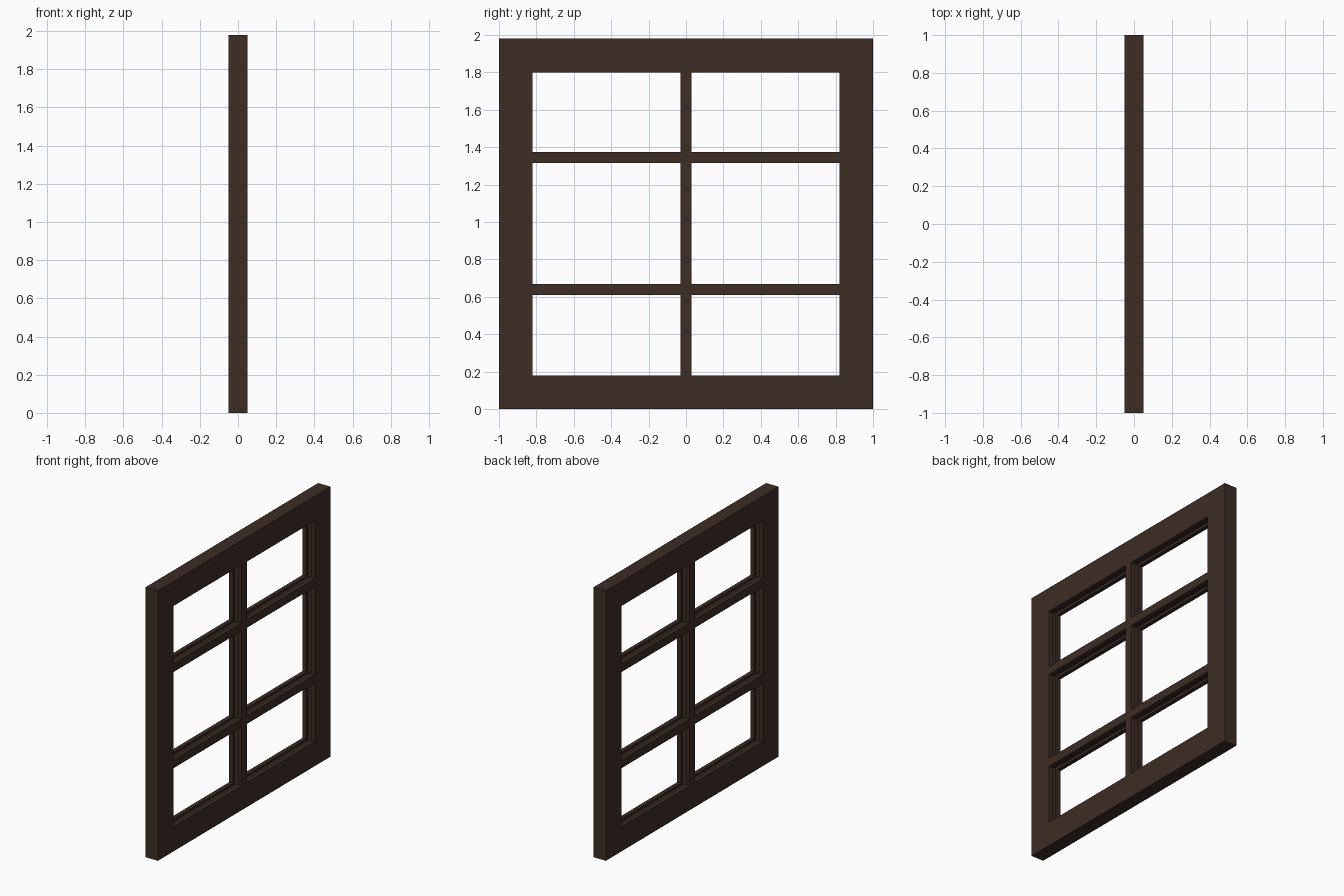
import bpy
import bmesh

cube = bpy.data.objects.get("Cube")
if cube:
    bpy.data.objects.remove(cube, do_unlink=True)

HALF_T = 0.05          # half thickness of the window
HEIGHT = 1.98
GROOVE_HALF = 0.02     # half width of the glass channel
GROOVE_DEPTH = 0.018

# Openings left between the frame and the glazing bars
COLUMNS = [(-0.82, -0.03), (0.03, 0.82)]
ROWS = [(0.18, 0.61), (0.67, 1.315), (1.375, 1.80)]

wood = bpy.data.materials.new("dark_brown_wood")
wood.use_nodes = True
colour = (0.045, 0.026, 0.018, 1)
wood.diffuse_color = colour
bsdf = wood.node_tree.nodes["Principled BSDF"]
bsdf.inputs["Base Color"].default_value = colour
bsdf.inputs["Roughness"].default_value = 0.8


def stepped_block(bm, y0, y1, z0, z1, sections):
    """Closed block along x made of rectangles; sections are (x, grow)."""
    rings = []
    for x, g in sections:
        corners = [(y0 - g, z0 - g), (y1 + g, z0 - g),
                   (y1 + g, z1 + g), (y0 - g, z1 + g)]
        rings.append([bm.verts.new((x, y, z)) for y, z in corners])
    for a, b in zip(rings, rings[1:]):
        for i in range(4):
            j = (i + 1) % 4
            bm.faces.new((a[i], a[j], b[j], b[i]))
    bm.faces.new(rings[0])
    bm.faces.new(rings[-1])


def make_object(name, bm):
    bmesh.ops.recalc_face_normals(bm, faces=bm.faces)
    mesh = bpy.data.meshes.new(name)
    bm.to_mesh(mesh)
    bm.free()
    mesh.materials.append(wood)
    obj = bpy.data.objects.new(name, mesh)
    bpy.context.collection.objects.link(obj)
    return obj


# Solid slab for the frame and glazing bars
bm = bmesh.new()
stepped_block(bm, -1, 1, 0, HEIGHT, [(-HALF_T, 0), (HALF_T, 0)])
frame = make_object("window_frame", bm)

# Pane openings, each with a channel for the glass around its edge
bm = bmesh.new()
steps = [(-2 * HALF_T, 0), (-GROOVE_HALF, 0), (-GROOVE_HALF, GROOVE_DEPTH),
         (GROOVE_HALF, GROOVE_DEPTH), (GROOVE_HALF, 0), (2 * HALF_T, 0)]
for y0, y1 in COLUMNS:
    for z0, z1 in ROWS:
        stepped_block(bm, y0, y1, z0, z1, steps)
cutter = make_object("pane_cutter", bm)
cutter.hide_render = True

cut = frame.modifiers.new("pane_openings", "BOOLEAN")
cut.operation = "DIFFERENCE"
cut.solver = "EXACT"
cut.object = cutter

# Apply the cut and drop the helper
bpy.context.view_layer.update()
depsgraph = bpy.context.evaluated_depsgraph_get()
result = bpy.data.meshes.new_from_object(frame.evaluated_get(depsgraph))
frame.modifiers.clear()
frame.data = result
bpy.data.objects.remove(cutter, do_unlink=True)
